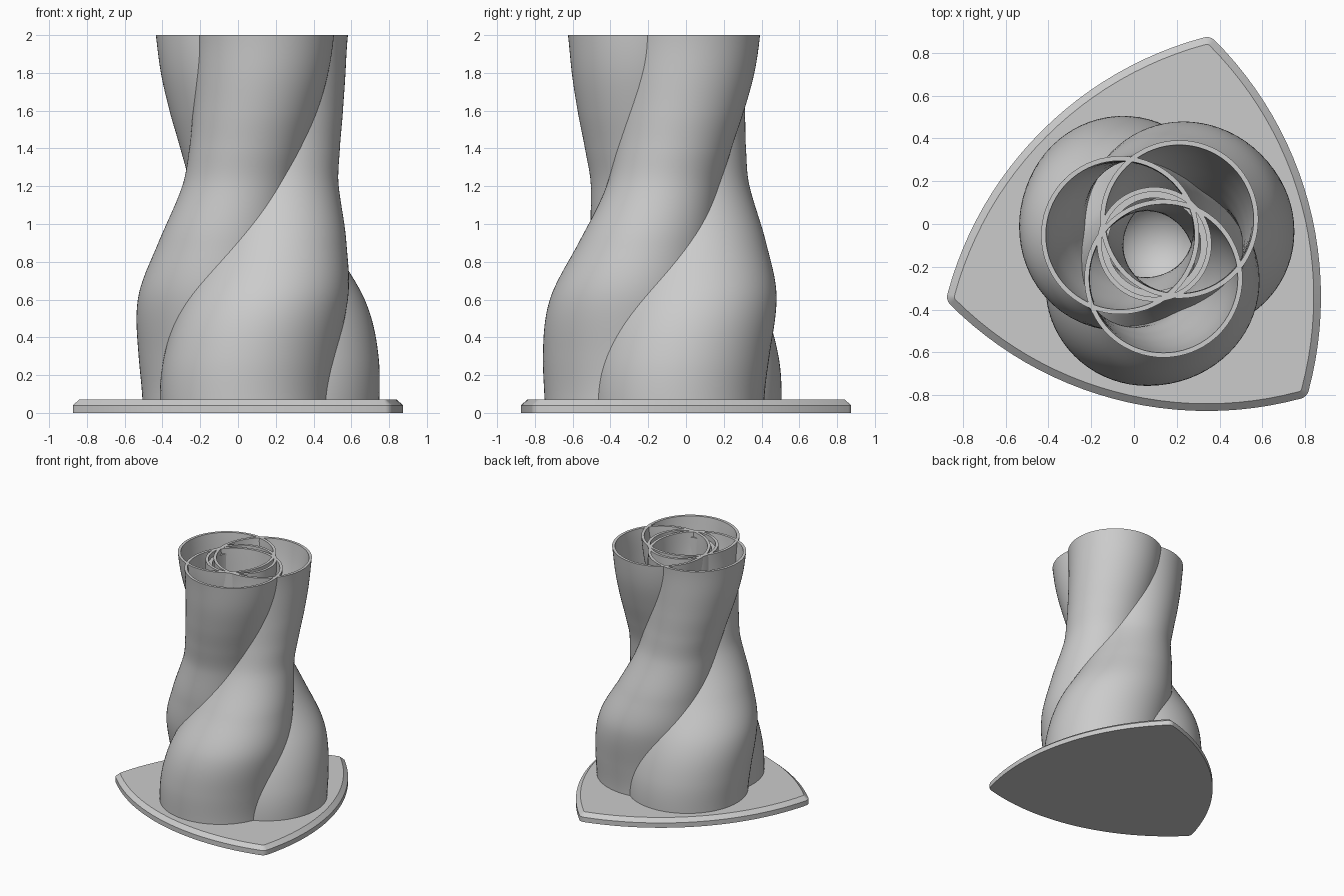
import bpy, bmesh, math
from mathutils import Vector

cube = bpy.data.objects.get("Cube")
if cube:
    bpy.data.objects.remove(cube, do_unlink=True)

CENTRE = Vector((0.095, -0.095, 0))
BASE_TOP, TOP = 0.07, 2.0
WALL = 0.022
SEGMENTS, LEVELS = 72, 64

grey = bpy.data.materials.new("plain_grey")
grey.use_nodes = True
colour = (0.6, 0.6, 0.6, 1)
grey.diffuse_color = colour
grey.node_tree.nodes["Principled BSDF"].inputs["Base Color"].default_value = colour

# Lobe radius by height
RADII = [(0.0, 0.455), (0.3, 0.459), (0.6, 0.437), (0.9, 0.362),
         (1.2, 0.304), (1.4, 0.309), (1.6, 0.331), (1.8, 0.354), (2.0, 0.37)]


def lobe_radius(z):
    """Smooth cubic interpolation of the radius points."""
    last = len(RADII) - 1
    i = max(k for k in range(last) if RADII[k][0] <= z)

    def slope(k):
        a, b = RADII[max(k - 1, 0)], RADII[min(k + 1, last)]
        return (b[1] - a[1]) / (b[0] - a[0])

    (z0, r0), (z1, r1) = RADII[i], RADII[i + 1]
    h = z1 - z0
    t = (z - z0) / h
    ease = t * t * (3 - 2 * t)
    return (r0 + (r1 - r0) * ease + h * slope(i) * t * (1 - t) ** 2
            - h * slope(i + 1) * t * t * (1 - t))


def twist(z):
    """Eased twist in degrees from bottom to top."""
    t = max(0, (z - 0.04) / (TOP - 0.04))
    return 150 * t * t * (3 - 2 * t)


def circle(centre, radius, z):
    steps = [math.tau * i / SEGMENTS for i in range(SEGMENTS)]
    return [Vector((centre.x + radius * math.cos(a), centre.y + radius * math.sin(a), z))
            for a in steps]


def loft(name, loops, cap=False, closed=False):
    """Skin a list of equal loops, either capped or joined end to start."""
    bm = bmesh.new()
    rings = [[bm.verts.new(p) for p in loop] for loop in loops]
    pairs = list(zip(rings, rings[1:]))
    if closed:
        pairs.append((rings[-1], rings[0]))
    for low, high in pairs:
        for i in range(len(low)):
            j = (i + 1) % len(low)
            bm.faces.new((low[i], low[j], high[j], high[i]))
    if cap:
        bm.faces.new(rings[0][::-1])
        bm.faces.new(rings[-1])
    bmesh.ops.recalc_face_normals(bm, faces=bm.faces)
    mesh = bpy.data.meshes.new(name)
    bm.to_mesh(mesh)
    bm.free()
    mesh.materials.append(grey)
    obj = bpy.data.objects.new(name, mesh)
    bpy.context.collection.objects.link(obj)
    bpy.ops.object.select_all(action="DESELECT")
    obj.select_set(True)
    bpy.context.view_layer.objects.active = obj
    bpy.ops.object.shade_smooth_by_angle(angle=math.radians(30))
    return obj


# Base plate: rounded triangle with bowed sides and a bevelled top edge
def base_outline(inset, z, reach=0.95, rounding=0.052):
    points = []
    for k in range(3):
        corner = 75 + 120 * k
        opposite = corner + 240
        for pivot, radius, middle, count in (
                (corner, rounding - inset, corner, 8),
                (opposite, math.sqrt(3) * reach + rounding - inset, corner + 60, 24)):
            p, m = math.radians(pivot), math.radians(middle)
            origin = CENTRE + reach * Vector((math.cos(p), math.sin(p), 0))
            for i in range(count):
                a = m + math.radians(60) * (i / count - 0.5)
                points.append(origin + Vector((radius * math.cos(a), radius * math.sin(a), z)))
    return points


loft("base_plate", [base_outline(0, 0), base_outline(0, 0.04),
                    base_outline(0.034, BASE_TOP)], cap=True)

# Three twisted, overlapping thin-walled lobes
heights = [0.06 + (TOP - 0.06) * i / LEVELS for i in range(LEVELS + 1)]
for number, start in enumerate((-105, 15, 135), 1):
    outer, inner = [], []
    for z in heights:
        r = lobe_radius(z)
        a = math.radians(start + twist(z))
        middle = CENTRE + 0.447 * r * Vector((math.cos(a), math.sin(a), 0))
        outer.append(circle(middle, r, z))
        inner.append(circle(middle, r - WALL, z))
    loft(f"twisted_lobe_{number}", outer + inner[::-1], closed=True)

# Central tube with a stepped rim and a round-bottomed bore
bore, floor = 0.217, 0.09
profile = [(0.268, 0.06), (0.268, TOP), (0.246, TOP), (0.246, 1.96), (bore, 1.96)]
for i in range(17):
    a = math.radians(89) * i / 16
    profile.append((bore * math.cos(a), floor + bore * (1 - math.sin(a))))
loft("central_tube", [circle(CENTRE, r, z) for r, z in profile], cap=True)
